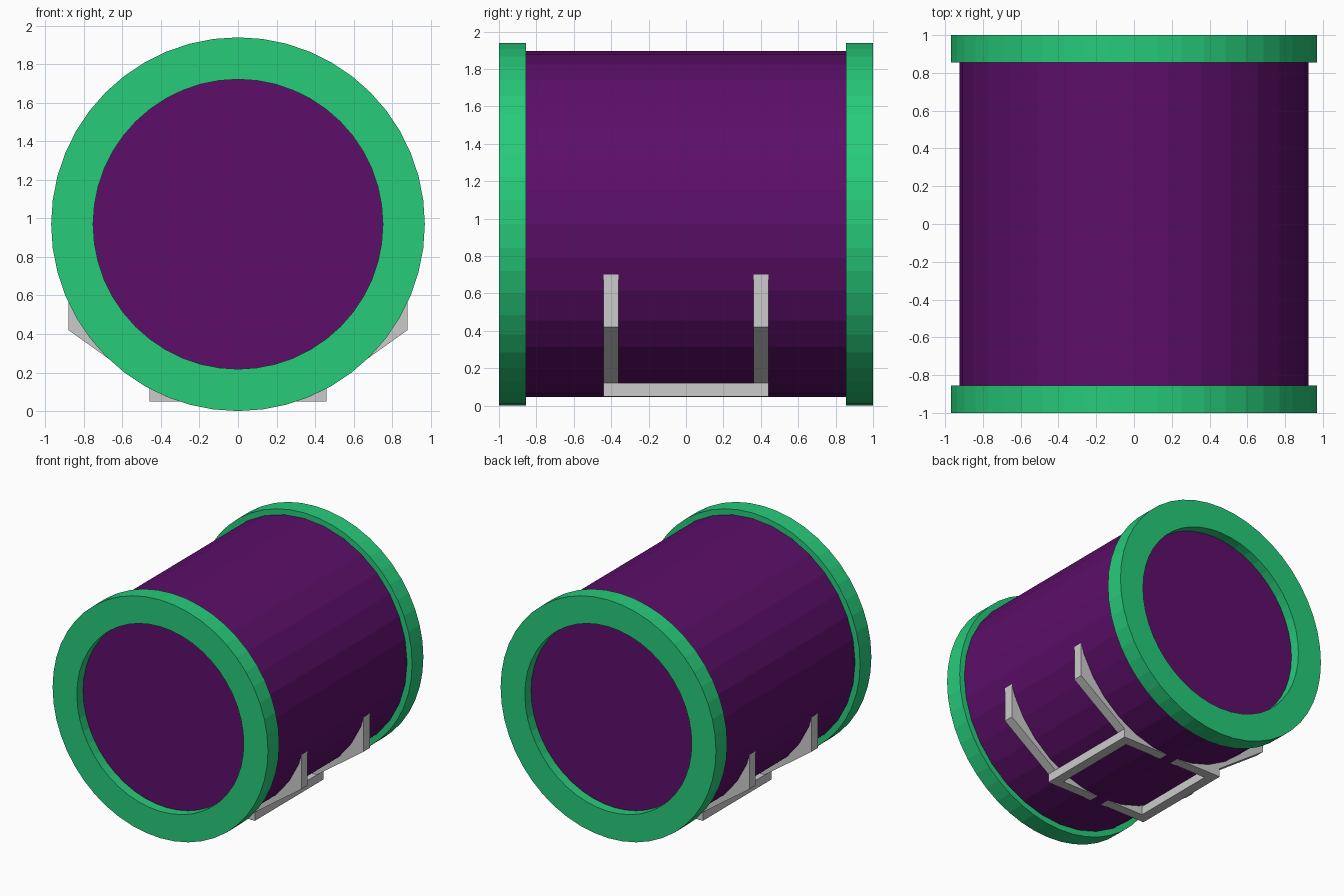
import bpy
import bmesh
from math import sin, cos, pi, radians

if "Cube" in bpy.data.objects:
    bpy.data.objects.remove(bpy.data.objects["Cube"])

CZ = 0.97  # height of the barrel axis


def material(name, rgb):
    m = bpy.data.materials.new(name)
    m.diffuse_color = (*rgb, 1)
    m.use_nodes = True
    m.node_tree.nodes["Principled BSDF"].inputs["Base Color"].default_value = m.diffuse_color
    return m


def make(name, bm, mat=None):
    bmesh.ops.recalc_face_normals(bm, faces=bm.faces)
    me = bpy.data.meshes.new(name)
    bm.to_mesh(me)
    bm.free()
    ob = bpy.data.objects.new(name, me)
    bpy.context.collection.objects.link(ob)
    if mat:
        me.materials.append(mat)
    return ob


def prism(name, profile, y0, y1, mat=None):
    """Extrude an (x, z) profile along y."""
    bm = bmesh.new()
    face = bm.faces.new([bm.verts.new((x, y0, z)) for x, z in profile])
    ext = bmesh.ops.extrude_face_region(bm, geom=[face], use_keep_orig=True)
    for v in ext["geom"]:
        if isinstance(v, bmesh.types.BMVert):
            v.co.y = y1
    return make(name, bm, mat)


def circle(r, n):
    return [(r * cos(2 * pi * i / n), CZ + r * sin(2 * pi * i / n)) for i in range(n)]


def ring(name, r_in, r_out, y0, y1, n, mat):
    """Rectangular section swept round the barrel axis."""
    bm = bmesh.new()
    loops = [[bm.verts.new((x, y, z)) for x, z in circle(r, n)]
             for r, y in ((r_in, y0), (r_out, y0), (r_out, y1), (r_in, y1))]
    for k in range(4):
        a, b = loops[k], loops[(k + 1) % 4]
        for i in range(n):
            j = (i + 1) % n
            bm.faces.new((a[i], a[j], b[j], b[i]))
    return make(name, bm, mat)


def box(name, x0, x1, y0, y1, z0, z1):
    return prism(name, [(x0, z0), (x1, z0), (x1, z1), (x0, z1)], y0, y1)


purple = material("purple", (0.107, 0.0045, 0.141))
green = material("green", (0.02, 0.597, 0.195))

# Barrel body, with its ends recessed inside the rims
prism("drum", circle(0.925, 32), -0.92, 0.92, purple)

# End rims
ring("front_rim", 0.752, 0.97, -1.0, -0.855, 48, green)
ring("back_rim", 0.752, 0.97, 0.855, 1.0, 48, green)

# Saddle half: outer edge, sloping underside and a curve hugging the drum
arc = [(0.915 * cos(radians(a)), CZ + 0.915 * sin(radians(a)))
       for a in (-67.5, -56.25, -45, -33.75, -22.5)]
saddle = [(0.88, 0.71), (0.88, 0.42), (0.46, 0.12), (0.35, 0.12)] + arc

for sy, end in ((-1, "front"), (1, "back")):
    y0, y1 = sorted((sy * 0.36, sy * 0.44))
    box(end + "_base_bar", -0.46, 0.46, y0, y1, 0.05, 0.12)
    for sx, side in ((-1, "left"), (1, "right")):
        prism(f"{end}_{side}_saddle", [(sx * x, z) for x, z in saddle], y0, y1)

# Base rails joining the two saddles
for sx, side in ((-1, "left"), (1, "right")):
    x0, x1 = sorted((sx * 0.38, sx * 0.46))
    box(side + "_base_rail", x0, x1, -0.36, 0.36, 0.05, 0.12)
